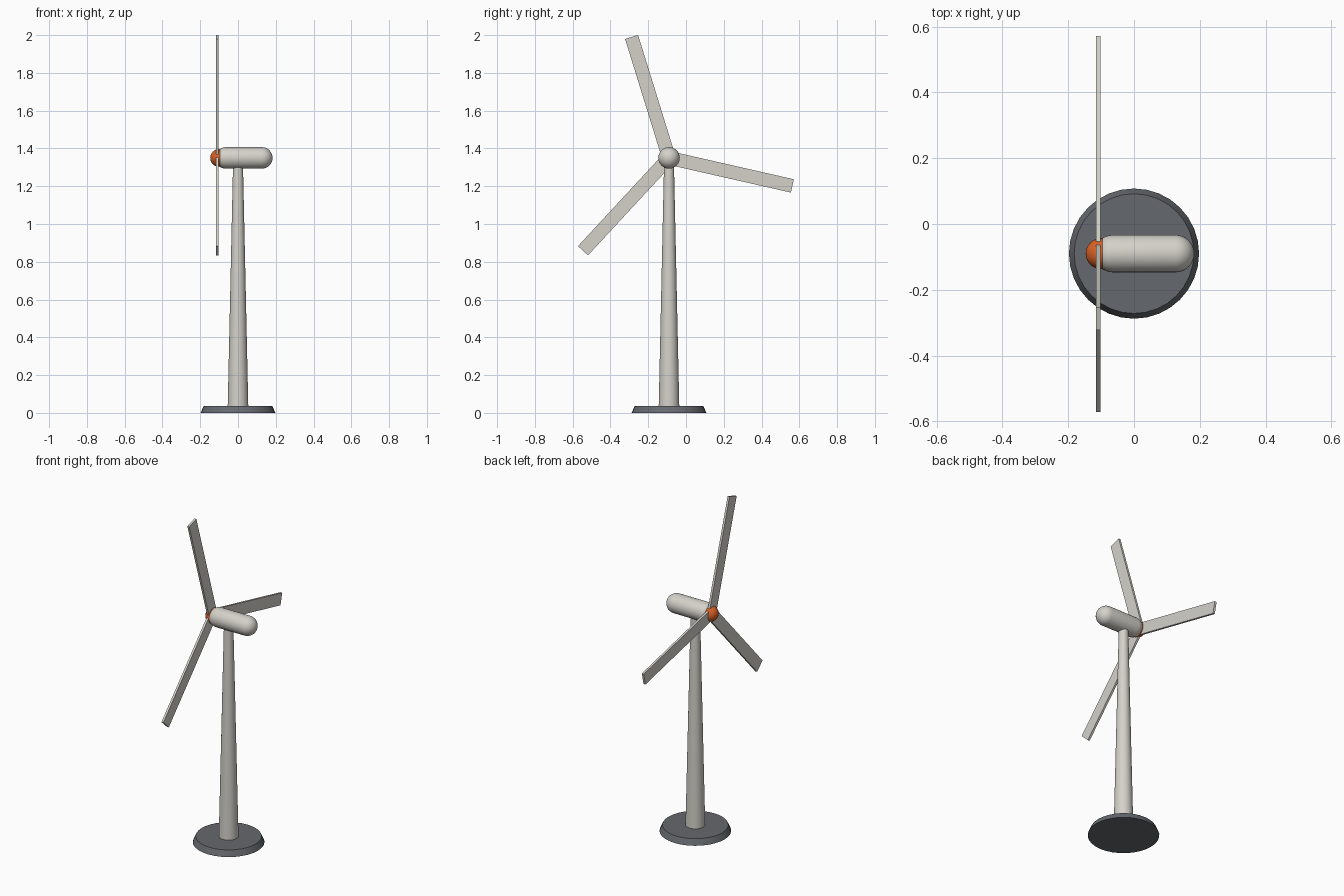
import bpy, bmesh, math
from mathutils import Matrix, Vector

if "Cube" in bpy.data.objects:
    bpy.data.objects.remove(bpy.data.objects["Cube"])

CY, HUB_Z = -0.09, 1.35      # tower axis and rotor height
SIDES = 32


def material(name, rgb):
    m = bpy.data.materials.new(name)
    m.diffuse_color = (*rgb, 1)
    m.use_nodes = True
    m.node_tree.nodes["Principled BSDF"].inputs["Base Color"].default_value = m.diffuse_color
    return m


white = material("warm_white", (0.66, 0.64, 0.59))
grey = material("slate_grey", (0.13, 0.14, 0.155))
orange = material("orange", (0.68, 0.12, 0.02))


def finish(name, bm, mat, smooth=True):
    bmesh.ops.recalc_face_normals(bm, faces=bm.faces)
    mesh = bpy.data.meshes.new(name)
    bm.to_mesh(mesh)
    bm.free()
    mesh.materials.append(mat)
    ob = bpy.data.objects.new(name, mesh)
    bpy.context.collection.objects.link(ob)
    if smooth:
        bpy.ops.object.select_all(action='DESELECT')
        ob.select_set(True)
        bpy.context.view_layer.objects.active = ob
        bpy.ops.object.shade_smooth_by_angle(angle=math.radians(35))
    return ob


def lathe(name, profile, mat, matrix):
    """Revolve (radius, height) points round local z, then place."""
    bm = bmesh.new()
    vs = [bm.verts.new((r, 0, h)) for r, h in profile]
    es = [bm.edges.new(p) for p in zip(vs, vs[1:])]
    bmesh.ops.spin(bm, geom=vs + es, axis=(0, 0, 1), cent=(0, 0, 0),
                   angle=math.tau, steps=SIDES, use_merge=True)
    bmesh.ops.remove_doubles(bm, verts=bm.verts, dist=1e-5)
    bm.transform(matrix)
    return finish(name, bm, mat)


def capsule(a, b, r, n=8):
    """Profile with round ends centred at heights a and b."""
    arc = [i * math.pi / 2 / n for i in range(n + 1)]
    low = [(r * math.sin(t), a - r * math.cos(t)) for t in arc]
    high = [(r * math.cos(t), b + r * math.sin(t)) for t in arc]
    return low + (high if b > a else high[1:])


upright = Matrix.Translation((0, CY, 0))
along_x = Matrix.Translation((0, CY, HUB_Z)) @ Matrix.Rotation(math.pi / 2, 4, 'Y')

# Base and tapered tower
lathe("base", [(0, 0), (0.198, 0), (0.182, 0.036), (0, 0.036)], grey, upright)
lathe("tower", [(0, 0.01), (0.055, 0.01), (0.026, 1.33), (0, 1.33)], white, upright)

# Nacelle and hub
lathe("nacelle", capsule(-0.064, 0.126, 0.057), white, along_x)
lathe("hub", capsule(-0.10, -0.10, 0.047), orange, along_x)

# Three flat blades
ROOT, TIP, WIDTH, THICK = 0.03, 0.67, 0.072, 0.013
for i in range(3):
    bm = bmesh.new()
    bmesh.ops.create_cube(bm, size=1)
    bmesh.ops.scale(bm, verts=bm.verts, vec=(THICK, WIDTH, TIP - ROOT))
    bmesh.ops.translate(bm, verts=bm.verts, vec=(0, 0, (TIP + ROOT) / 2))
    bm.transform(Matrix.Translation((-0.109, CY, HUB_Z))
                 @ Matrix.Rotation(math.radians(17.2 + 120 * i), 4, 'X'))
    finish(f"blade_{i + 1}", bm, white, smooth=False)
